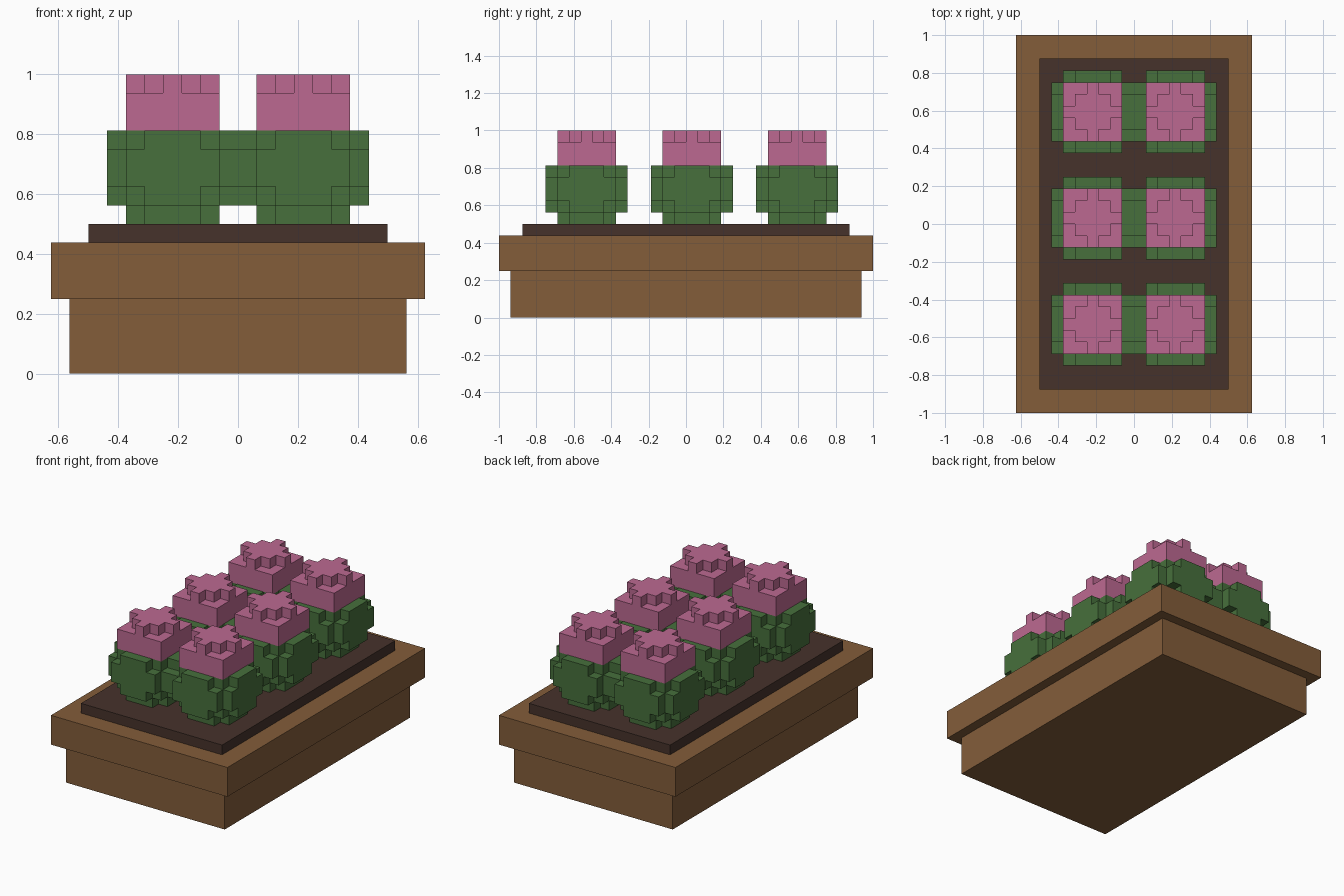
import bpy
import bmesh
import math
from mathutils import Vector

cube = bpy.data.objects.get("Cube")
if cube:
    bpy.data.objects.remove(cube, do_unlink=True)

U = 1 / 16  # size of one block


def make_material(name, rgb):
    mat = bpy.data.materials.new(name)
    mat.use_nodes = True
    color = (*rgb, 1)
    mat.diffuse_color = color
    bsdf = mat.node_tree.nodes["Principled BSDF"]
    bsdf.inputs["Base Color"].default_value = color
    bsdf.inputs["Roughness"].default_value = 0.9
    return mat


WOOD = make_material("brown wood", (0.227, 0.109, 0.042))
SOIL = make_material("dark soil", (0.061, 0.032, 0.024))
LEAF = make_material("leaf green", (0.063, 0.162, 0.045))
PETAL = make_material("petal pink", (0.503, 0.141, 0.283))


def add_object(name, mesh, location=(0, 0, 0)):
    obj = bpy.data.objects.new(name, mesh)
    obj.location = location
    bpy.context.collection.objects.link(obj)
    return obj


def box(name, width, depth, z0, z1, mat):
    bm = bmesh.new()
    bmesh.ops.create_cube(bm, size=1)
    bmesh.ops.scale(bm, vec=(width, depth, z1 - z0), verts=bm.verts)
    bmesh.ops.translate(bm, vec=(0, 0, (z0 + z1) / 2), verts=bm.verts)
    mesh = bpy.data.meshes.new(name)
    bm.to_mesh(mesh)
    bm.free()
    mesh.materials.append(mat)
    return add_object(name, mesh)


def block_mesh(name, layers, mat):
    """Outer skin of stacked block layers; each layer lists its row widths."""
    cells = set()
    for z, rows in enumerate(layers):
        for r, width in enumerate(rows):
            for i in range(width):
                cells.add((i - width // 2, r - len(rows) // 2, z))
    bm = bmesh.new()
    for cell in cells:
        center = Vector(cell) + Vector((0, 0, 0.5))
        for axis in range(3):
            for sign in (-1, 1):
                n = Vector((0, 0, 0))
                n[axis] = sign
                if tuple(int(c + d) for c, d in zip(cell, n)) in cells:
                    continue
                a = Vector((0, 0, 0))
                a[(axis + 1) % 3] = 0.5
                b = n.cross(a)
                corners = (-a - b, a - b, a + b, b - a)
                bm.faces.new([bm.verts.new((center + n / 2 + c) * U) for c in corners])
    # Weld the blocks and merge flat areas
    bmesh.ops.remove_doubles(bm, verts=bm.verts, dist=U / 100)
    bmesh.ops.dissolve_limit(bm, angle_limit=math.radians(1),
                             verts=bm.verts, edges=bm.edges)
    mesh = bpy.data.meshes.new(name)
    bm.to_mesh(mesh)
    bm.free()
    mesh.materials.append(mat)
    return mesh


# Planter
box("planter_body", 1.125, 1.875, 0, 0.25, WOOD)
box("planter_rim", 1.25, 2.0, 0.25, 0.4375, WOOD)
box("soil_bed", 1.0, 1.75, 0.42, 0.5, SOIL)

# Rounded bush and blossom shapes
foot = (3, 5, 5, 5, 3)
round_layer = (3, 5, 7, 7, 7, 5, 3)
wide_layer = (5, 7, 7, 7, 7, 7, 5)
square = (5,) * 5
diamond = (1, 3, 5, 3, 1)
bush = block_mesh("bush", [foot, round_layer, wide_layer, wide_layer, round_layer], LEAF)
blossom = block_mesh("blossom", [square, square, diamond], PETAL)

# Two columns of three plants
for side, x in (("right", -3.5 * U), ("left", 3.5 * U)):
    for row, y in (("front", -8.5 * U), ("middle", 0.5 * U), ("back", 9.5 * U)):
        add_object(f"bush_{row}_{side}", bush, (x, y, 0.5))
        add_object(f"blossom_{row}_{side}", blossom, (x, y, 0.8125))
